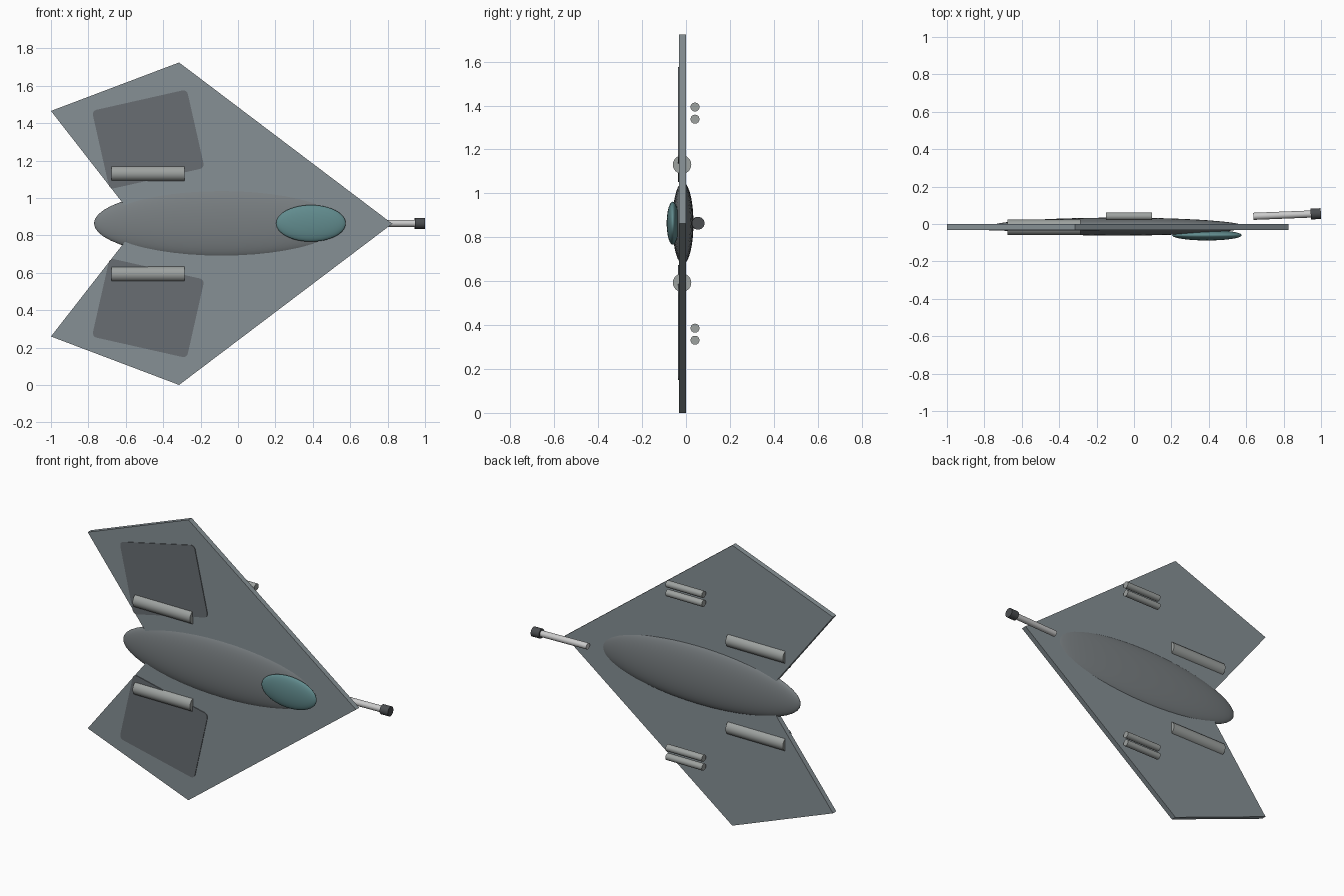
import bpy, bmesh, math
from mathutils import Vector

if "Cube" in bpy.data.objects:
    bpy.data.objects.remove(bpy.data.objects["Cube"])

CZ = 0.862   # height of the centre line
WY = -0.016  # middle of the wing thickness


def material(name, rgb):
    m = bpy.data.materials.new(name)
    m.diffuse_color = (*rgb, 1)
    m.use_nodes = True
    m.node_tree.nodes["Principled BSDF"].inputs["Base Color"].default_value = m.diffuse_color
    return m


HULL = material("hull_grey", (0.24, 0.28, 0.30))
BODY = material("body_grey", (0.19, 0.21, 0.22))
DARK = material("panel_grey", (0.14, 0.155, 0.17))
METAL = material("metal", (0.34, 0.36, 0.35))
PALE = material("pale_metal", (0.55, 0.55, 0.54))
BLACK = material("muzzle_black", (0.07, 0.075, 0.08))
GLASS = material("canopy_glass", (0.12, 0.26, 0.27))


def finish(ob, name, mat, smooth=True):
    ob.name = name
    ob.data.materials.append(mat)
    if smooth:
        bpy.ops.object.shade_smooth_by_angle(angle=math.radians(40))
    return ob


def ellipsoid(name, mat, centre, radii):
    bpy.ops.mesh.primitive_uv_sphere_add(segments=48, ring_count=24, location=centre,
                                         rotation=(0, math.pi / 2, 0))
    ob = bpy.context.object
    # the sphere's poles lie along the x axis
    ob.scale = (radii[2], radii[1], radii[0])
    bpy.ops.object.transform_apply(location=False, rotation=True, scale=True)
    return finish(ob, name, mat)


def tube(name, mat, a, b, r, sides=24):
    a, b = Vector(a), Vector(b)
    bpy.ops.mesh.primitive_cylinder_add(vertices=sides, radius=r, depth=(b - a).length,
                                        location=(a + b) / 2)
    ob = bpy.context.object
    ob.rotation_euler = (b - a).to_track_quat('Z', 'Y').to_euler()
    return finish(ob, name, mat)


def plate(name, mat, outline, y0, y1):
    bm = bmesh.new()
    face = bm.faces.new([bm.verts.new((x, y0, z)) for x, z in outline])
    ext = bmesh.ops.extrude_face_region(bm, geom=[face])
    verts = [v for v in ext["geom"] if isinstance(v, bmesh.types.BMVert)]
    bmesh.ops.translate(bm, verts=verts, vec=(0, y1 - y0, 0))
    bmesh.ops.recalc_face_normals(bm, faces=bm.faces)
    me = bpy.data.meshes.new(name)
    bm.to_mesh(me)
    bm.free()
    ob = bpy.data.objects.new(name, me)
    bpy.context.collection.objects.link(ob)
    return finish(ob, name, mat, smooth=False)


# swept wing plate with a notched tail
half = [(0.825, 0), (-0.315, 0.862), (-1.0, 0.603), (-0.53, 0)]
outline = half + [(x, -z) for x, z in half[2:0:-1]]
plate("wing", HULL, [(x, CZ + z) for x, z in outline], WY - 0.016, WY + 0.016)

# fuselage and canopy
ellipsoid("fuselage", BODY, (-0.088, -0.014, CZ + 0.002), (0.682, 0.048, 0.186))
ellipsoid("canopy", GLASS, (0.39, -0.06, CZ + 0.002), (0.186, 0.028, 0.098))

for side, s in (("upper", 1), ("lower", -1)):
    # thin rounded panel on the front face of the wing
    ang = math.radians(12.7)
    pts = []
    for cx, cz, start in ((1, 1, 0), (-1, 1, 90), (-1, -1, 180), (1, -1, 270)):
        for k in range(5):
            t = math.radians(start + k * 22.5)
            u = cx * 0.235 + 0.025 * math.cos(t)
            v = cz * 0.190 + 0.025 * math.sin(t)
            x = -0.48 + u * math.cos(ang) - v * math.sin(ang)
            z = 0.451 + u * math.sin(ang) + v * math.cos(ang)
            pts.append((x, CZ + s * z))
    plate(side + "_wing_panel", DARK, pts, -0.036, -0.026)

    # engine and twin guns behind the wing
    z = CZ + s * 0.269
    tube(side + "_engine", METAL, (-0.675, -0.018, z), (-0.285, -0.018, z), 0.042)
    for label, off in (("outer", 0.531), ("inner", 0.476)):
        z = CZ + s * off
        tube(f"{side}_{label}_gun", METAL, (-0.15, 0.041, z), (0.097, 0.041, z), 0.0205)

# slightly tilted nose gun with its muzzle
tube("nose_gun", PALE, (0.638, 0.041, CZ + 0.002), (0.99, 0.055, CZ + 0.002), 0.019)
tube("nose_gun_muzzle", BLACK, (0.945, 0.0535, CZ + 0.002), (0.999, 0.0555, CZ + 0.002), 0.029)
